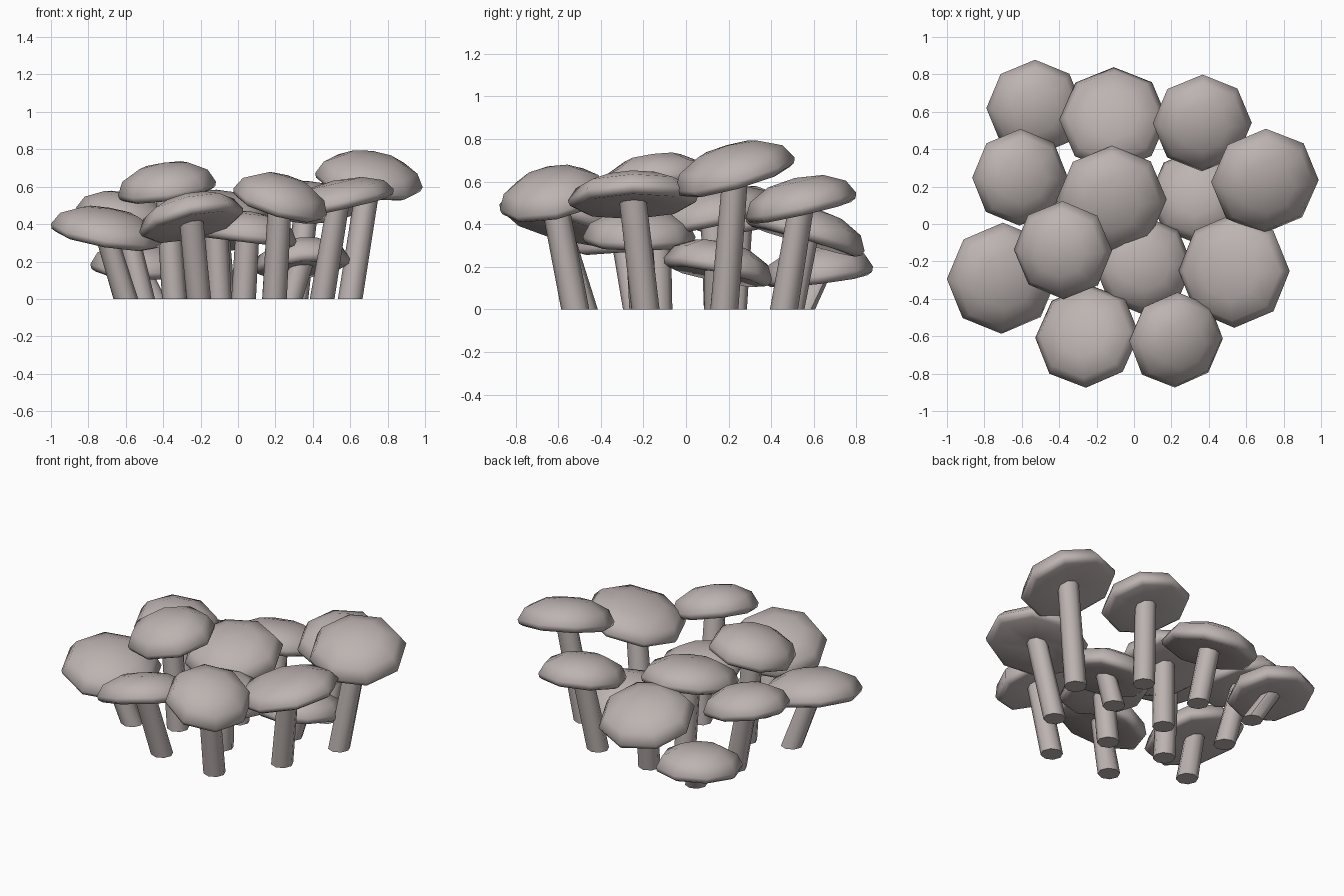
import bpy, bmesh, math
from mathutils import Vector

if "Cube" in bpy.data.objects:
    bpy.data.objects.remove(bpy.data.objects["Cube"])

mat = bpy.data.materials.new("mushroom grey brown")
mat.diffuse_color = (0.51, 0.455, 0.44, 1)
mat.use_nodes = True
mat.node_tree.nodes["Principled BSDF"].inputs["Base Color"].default_value = mat.diffuse_color
SIDES = 8

# base x, y | cap rim centre x, y, z | cap tilt x, y | cap radius, dome height
MUSHROOMS = [
    (-.45, .54, -.53, .62, .17, .06, -.12, .26, .13),
    (-.08, .49, -.11, .56, .355, -.04, .28, .29, .13),
    (.31, .46, .365, .54, .49, .05, -.22, .265, .13),
    (-.51, .22, -.61, .25, .44, .19, -.10, .26, .13),
    (-.10, .15, -.12, .13, .44, .05, -.22, .295, .13),
    (.28, .15, .34, .15, .19, -.10, .20, .26, .13),
    (.60, .18, .70, .23, .635, .13, -.27, .29, .14),
    (-.60, -.23, -.705, -.29, .35, .17, -.14, .30, .135),
    (-.34, -.13, -.38, -.14, .59, -.14, -.13, .265, .14),
    (.03, -.20, .05, -.22, .34, .12, .0, .265, .13),
    (.45, -.19, .535, -.25, .52, -.22, -.03, .305, .115),
    (-.21, -.48, -.25, -.60, .42, -.22, .26, .285, .13),
    (.195, -.52, .225, -.62, .52, .27, -.20, .26, .14),
]


def ring(bm, r, place):
    return [bm.verts.new(place(Vector((r * math.cos(i * math.tau / SIDES),
                                       r * math.sin(i * math.tau / SIDES), 0))))
            for i in range(SIDES)]


def bridge(bm, a, b):
    for i in range(SIDES):
        j = (i + 1) % SIDES
        bm.faces.new((a[i], a[j], b[j], b[i]))


def finish(bm, name, angle):
    bmesh.ops.recalc_face_normals(bm, faces=bm.faces)
    me = bpy.data.meshes.new(name)
    bm.to_mesh(me)
    bm.free()
    me.materials.append(mat)
    ob = bpy.data.objects.new(name, me)
    bpy.context.collection.objects.link(ob)
    bpy.context.view_layer.objects.active = ob
    bpy.ops.object.select_all(action='DESELECT')
    ob.select_set(True)
    bpy.ops.object.shade_smooth_by_angle(angle=math.radians(angle))
    return ob


for k, (bx, by, cx, cy, cz, tx, ty, R, h) in enumerate(MUSHROOMS, 1):
    n = Vector((tx, ty, math.sqrt(1 - tx * tx - ty * ty)))
    q = Vector((0, 0, 1)).rotation_difference(n)
    c = Vector((cx, cy, cz))

    # cap: flattened dome, rolled lip and shallow underside, from bottom to top
    bm = bmesh.new()
    profile = [(.24, -.02), (.88, -.038), (.97, -.025), (1, 0),
               (.87, h * .5), (.5, h * .88)]
    rings = [ring(bm, R * r, lambda v, z=z: c + q @ (v + Vector((0, 0, z))))
             for r, z in profile]
    for a, b in zip(rings, rings[1:]):
        bridge(bm, a, b)
    bm.faces.new(rings[0])
    top = bm.verts.new(c + q @ Vector((0, 0, h)))
    for i in range(SIDES):
        bm.faces.new((rings[-1][i], rings[-1][(i + 1) % SIDES], top))
    finish(bm, f"mushroom_cap_{k}", 60)

    # leaning stem with a level foot
    bm = bmesh.new()
    foot = ring(bm, .066, lambda v: v + Vector((bx, by, 0)))
    head = ring(bm, .064, lambda v: c + q @ (v + Vector((0, 0, -.005))))
    bridge(bm, foot, head)
    bm.faces.new(foot)
    bm.faces.new(head)
    finish(bm, f"mushroom_stem_{k}", 50)
